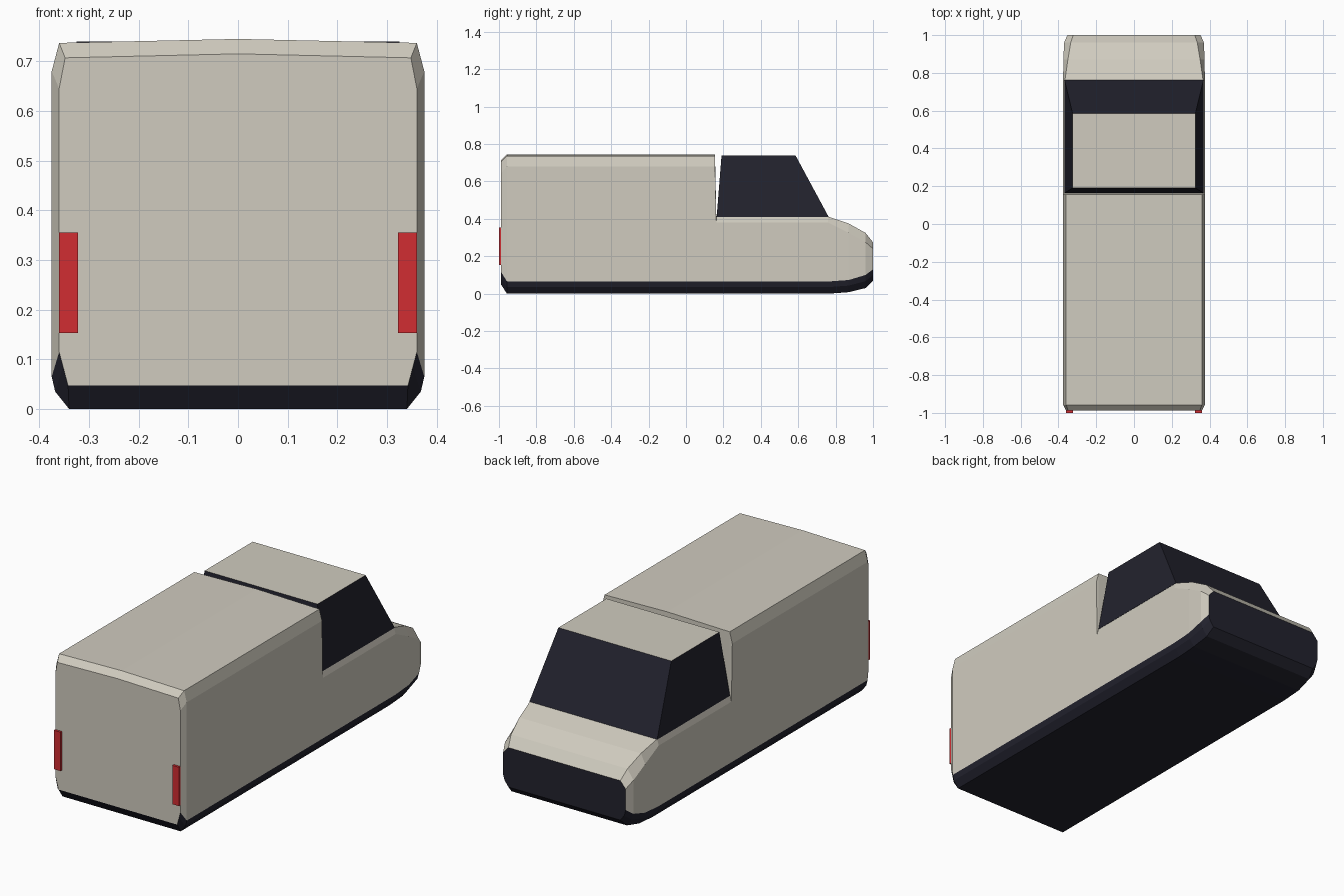
import bpy
import bmesh

cube = bpy.data.objects.get("Cube")
if cube:
    bpy.data.objects.remove(cube)


def material(name, rgb):
    mat = bpy.data.materials.new(name)
    mat.use_nodes = True
    colour = (*rgb, 1)
    mat.diffuse_color = colour
    mat.node_tree.nodes["Principled BSDF"].inputs["Base Color"].default_value = colour
    return mat


PAINT = material("warm_grey_paint", (0.63, 0.60, 0.52))
DARK = material("dark_trim", (0.016, 0.016, 0.027))
RED = material("red_lens", (0.64, 0.026, 0.032))


def finish(name, bm, mats):
    bmesh.ops.recalc_face_normals(bm, faces=bm.faces[:])
    mesh = bpy.data.meshes.new(name)
    bm.to_mesh(mesh)
    bm.free()
    for mat in mats:
        mesh.materials.append(mat)
    obj = bpy.data.objects.new(name, mesh)
    bpy.context.collection.objects.link(obj)
    return obj


def loft(bm, rings):
    """Skin a row of closed rings; return side faces by ring point, and both caps."""
    loops = [[bm.verts.new(p) for p in ring] for ring in rings]
    n = len(loops[0])
    strips = [[] for _ in range(n)]
    for a, b in zip(loops, loops[1:]):
        for i in range(n):
            j = (i + 1) % n
            strips[i].append(bm.faces.new((a[i], a[j], b[j], b[i])))
    return strips, bm.faces.new(loops[0]), bm.faces.new(loops[-1])


def section(y, floor, skirt, belt, shoulder, roof):
    """Mirrored cross-section, each argument being a (half width, height) pair."""
    half = [floor, skirt, belt, shoulder, roof[:2]]
    ring = [(x, y, z) for x, z in half]
    ring.append((0, y, roof[2]))
    ring += [(-x, y, z) for x, z in reversed(half)]
    return ring


# Body: cargo box, step down behind the cab, bonnet and rounded nose
FLOOR, SKIRT, BELT = (0.34, 0), (0.368, 0.035), (0.375, 0.065)
BOX = ((0.375, 0.68), (0.36, 0.737, 0.745))
SILL = ((0.375, 0.38), (0.366, 0.412, 0.412))
sections = [
    section(-0.988, (0.342, 0.047), (0.352, 0.085), (0.36, 0.115),
            (0.36, 0.645), (0.348, 0.707, 0.715)),
    section(-0.957, FLOOR, SKIRT, BELT, *BOX),
    section(0.155, FLOOR, SKIRT, BELT, *BOX),
    section(0.162, FLOOR, SKIRT, BELT, *SILL),
    section(0.76, FLOOR, SKIRT, BELT, *SILL),
    section(0.87, (0.34, 0.008), (0.367, 0.043), (0.374, 0.073),
            (0.374, 0.325), (0.35, 0.375, 0.375)),
    section(0.96, (0.332, 0.03), (0.36, 0.067), (0.37, 0.1),
            (0.37, 0.275), (0.335, 0.325, 0.325)),
    section(1.0, (0.322, 0.07), (0.345, 0.1), (0.353, 0.13),
            (0.353, 0.24), (0.322, 0.275, 0.275)),
]
bm = bmesh.new()
strips, rear, nose = loft(bm, sections)
for i in (0, 1, 8, 9, 10):          # lower skirts and floor
    for face in strips[i]:
        face.material_index = 1
nose.material_index = 1
finish("van_body", bm, [PAINT, DARK])


# Cab: dark glass tapering up to a painted roof
def rectangle(w, y0, y1, z):
    return [(-w, y0, z), (w, y0, z), (w, y1, z), (-w, y1, z)]


bm = bmesh.new()
sides, base, top = loft(bm, [rectangle(0.368, 0.164, 0.763, 0.41),
                             rectangle(0.325, 0.19, 0.585, 0.74)])
top.material_index = 1
finish("cab_glass", bm, [DARK, PAINT])

# Tail lights
for side, sign in (("left", 1), ("right", -1)):
    bm = bmesh.new()
    bmesh.ops.create_cube(bm, size=1)
    bmesh.ops.scale(bm, vec=(0.038, 0.02, 0.202), verts=bm.verts)
    bmesh.ops.translate(bm, vec=(sign * 0.341, -0.99, 0.254), verts=bm.verts)
    finish(side + "_tail_light", bm, [RED])
